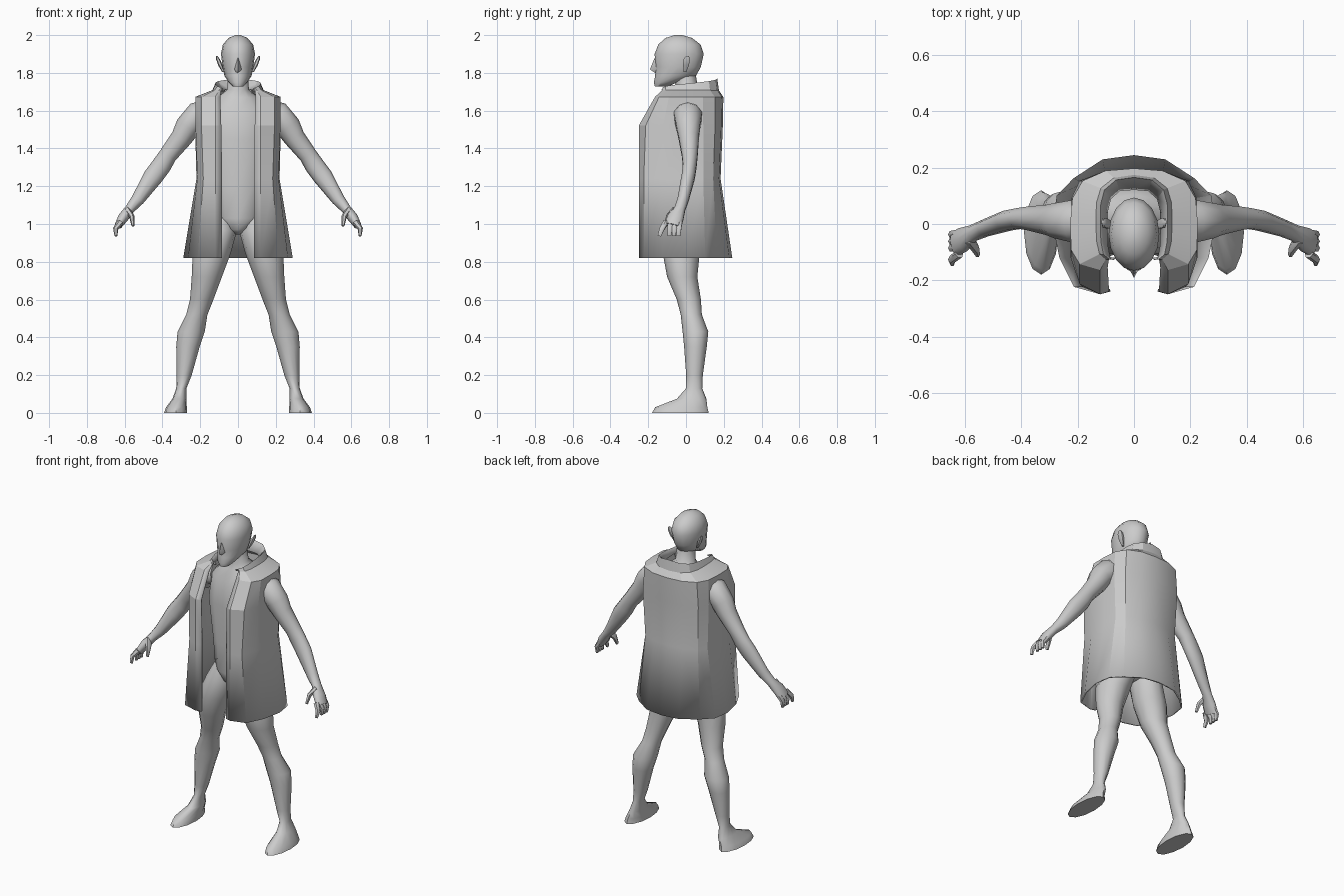
import bpy, bmesh, math
from mathutils import Vector


def finish(name, bm, mirror=False, angle=55):
    bmesh.ops.recalc_face_normals(bm, faces=bm.faces[:])
    me = bpy.data.meshes.new(name)
    bm.to_mesh(me)
    bm.free()
    ob = bpy.data.objects.new(name, me)
    bpy.context.collection.objects.link(ob)
    bpy.ops.object.select_all(action='DESELECT')
    ob.select_set(True)
    bpy.context.view_layer.objects.active = ob
    bpy.ops.object.shade_smooth_by_angle(angle=math.radians(angle))
    if mirror:
        m = ob.modifiers.new("mirror", 'MIRROR')
        m.merge_threshold = 0.002
    return ob


def bridge(bm, rings, closed=True):
    for lo, hi in zip(rings, rings[1:]):
        n = len(lo)
        for i in range(n if closed else n - 1):
            j = (i + 1) % n
            bm.faces.new((lo[i], lo[j], hi[j], hi[i]))


def limb(name, sections, n=10, flat=True, mirror=False):
    """Loft ellipses (x, y, z, side radius, front/back radius) along a path."""
    bm = bmesh.new()
    pts = [Vector(s[:3]) for s in sections]
    rings = []
    for k, s in enumerate(sections):
        t = Vector((0, 0, 1))
        if not flat:
            t = (pts[min(k + 1, len(pts) - 1)] - pts[max(k - 1, 0)]).normalized()
        a = t.cross(Vector((0, 1, 0))).normalized()
        b = t.cross(a)
        ring = []
        for i in range(n):
            w = 2 * math.pi * i / n
            ring.append(bm.verts.new(pts[k] + a * s[3] * math.cos(w) + b * s[4] * math.sin(w)))
        rings.append(ring)
    bridge(bm, rings)
    bm.faces.new(rings[0])
    bm.faces.new(rings[-1])
    return finish(name, bm, mirror)


# Torso and neck
limb("torso", [(0, -.02, .945, .012, .05), (0, -.012, .97, .06, .095), (0, -.003, 1.03, .135, .115),
               (0, 0, 1.2, .155, .11), (0, .01, 1.45, .19, .13), (0, .02, 1.6, .18, .12),
               (0, .02, 1.67, .11, .085), (0, .005, 1.71, .058, .06), (0, -.002, 1.8, .052, .052)], 12)

# Head with nose and ears
limb("head", [(0, -.13, 1.728, .028, .035), (0, -.108, 1.75, .05, .062), (0, -.055, 1.785, .072, .108),
              (0, -.042, 1.83, .081, .12), (0, -.036, 1.9, .09, .13), (0, -.035, 1.95, .08, .112),
              (0, -.038, 1.985, .05, .07), (0, -.04, 2.0, .014, .02)], 16)
limb("nose", [(0, -.145, 1.8, .018, .018), (0, -.155, 1.818, .02, .036),
              (0, -.146, 1.88, .012, .02)], 4)
limb("ear", [(.078, -.005, 1.805, .006, .008), (.093, 0, 1.84, .012, .018),
             (.106, .004, 1.872, .01, .02), (.112, .008, 1.89, .004, .008)], 6, mirror=True)

# Legs down to the feet
limb("leg", [(.075, 0, 1.08, .05, .07), (.095, -.012, .965, .09, .105), (.14, -.025, .84, .1, .097),
             (.165, -.02, .72, .08, .08), (.192, .015, .6, .062, .064), (.218, .028, .52, .056, .056),
             (.248, .05, .43, .072, .068), (.265, .05, .35, .062, .06), (.285, .045, .2, .04, .044),
             (.3, .043, .13, .027, .043), (.31, .03, .075, .037, .078), (.326, -.025, .03, .055, .138),
             (.33, -.03, 0, .061, .15)], 12, mirror=True)

# Arms down to the palms
limb("arm", [(.15, .01, 1.58, .08, .07), (.215, .01, 1.575, .072, .078), (.265, .012, 1.515, .068, .066),
             (.3, .015, 1.455, .057, .056), (.37, .02, 1.365, .048, .044), (.405, .02, 1.31, .052, .038),
             (.45, .012, 1.25, .052, .037), (.53, -.015, 1.13, .035, .031), (.572, -.032, 1.08, .026, .03),
             (.607, -.055, 1.035, .028, .045), (.635, -.07, .99, .02, .047)],
     10, flat=False, mirror=True)

# Fingers and thumb
for i in range(4):
    y = -.034 - .024 * i
    reach = .035 if i == 3 else .006
    limb("finger", [(.622, y, 1.01, .018, .016), (.648, y - reach * .6, .975, .014, .015),
                    (.646, y - reach, .937, .008, .011)], 6, flat=False, mirror=True)
limb("thumb", [(.585, -.055, 1.075, .016, .022), (.562, -.09, 1.04, .014, .018),
               (.556, -.11, .99, .008, .01)], 6, flat=False, mirror=True)

# Open sleeveless coat: half outlines from the front edge to the centre back
outlines = [
    (.82, [(.085, -.235), (.12, -.245), (.21, -.22), (.26, -.12), (.285, 0), (.27, .1), (.21, .16), (.11, .225), (0, .24)]),
    (1.24, [(.085, -.235), (.12, -.245), (.18, -.22), (.21, -.12), (.215, 0), (.21, .09), (.18, .14), (.1, .17), (0, .178)]),
    (1.52, [(.09, -.235), (.12, -.245), (.19, -.21), (.22, -.12), (.222, 0), (.218, .09), (.19, .15), (.1, .182), (0, .19)]),
    (1.67, [(.095, -.15), (.12, -.16), (.19, -.14), (.22, -.09), (.222, .01), (.215, .09), (.18, .15), (.1, .185), (0, .193)]),
    (1.705, [(.09, -.12), (.1, -.122), (.12, -.105), (.13, -.06), (.132, .01), (.13, .075), (.115, .125), (.07, .16), (0, .17)]),
]
bm = bmesh.new()
rings = [[bm.verts.new((x, y, z)) for x, y in pts] for z, pts in outlines]
# Collar rises toward the back, then folds inward
for z0, rise, grow, back in ((1.712, .053, .9, -.006), (1.708, .005, .74, -.045)):
    ring = []
    for i, (x, y) in enumerate(outlines[-1][1]):
        f = i / 8
        ring.append(bm.verts.new((x * grow, y + back * f, z0 + rise * f)))
    rings.append(ring)
bridge(bm, rings, closed=False)
coat = finish("coat", bm, mirror=True, angle=18)
thick = coat.modifiers.new("thickness", 'SOLIDIFY')
thick.thickness = .01
thick.offset = 0
